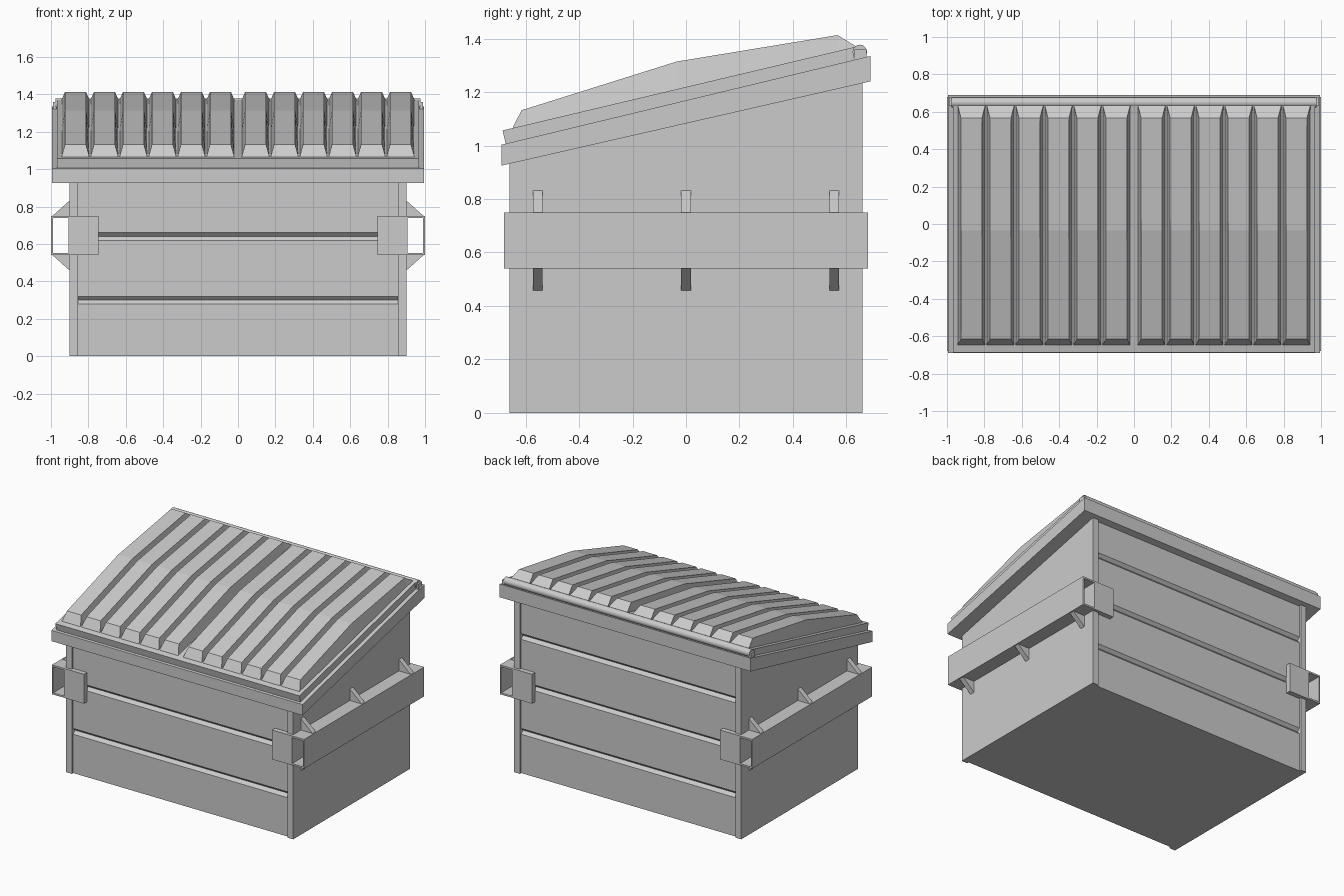
import bpy, bmesh
from mathutils import Matrix

if "Cube" in bpy.data.objects:
    bpy.data.objects.remove(bpy.data.objects["Cube"], do_unlink=True)

grey = bpy.data.materials.new("painted grey steel")
grey.use_nodes = True
COLOUR = (0.6, 0.6, 0.6, 1)
grey.diffuse_color = COLOUR
grey.node_tree.nodes["Principled BSDF"].inputs["Base Color"].default_value = COLOUR


def finish(name, bm):
    bmesh.ops.recalc_face_normals(bm, faces=bm.faces)
    mesh = bpy.data.meshes.new(name)
    bm.to_mesh(mesh)
    bm.free()
    mesh.materials.append(grey)
    obj = bpy.data.objects.new(name, mesh)
    bpy.context.collection.objects.link(obj)
    return obj


def loft(name, rings):
    """Closed solid through equal-sized rings of points."""
    bm = bmesh.new()
    loops = [[bm.verts.new(p) for p in ring] for ring in rings]
    n = len(loops[0])
    for a, b in zip(loops, loops[1:]):
        for i in range(n):
            j = (i + 1) % n
            bm.faces.new((a[i], a[j], b[j], b[i]))
    bm.faces.new(loops[0])
    bm.faces.new(loops[-1])
    return finish(name, bm)


def prism_x(name, profile, x0, x1):
    return loft(name, [[(x, y, z) for y, z in profile] for x in (x0, x1)])


def prism_y(name, profile, y0, y1):
    return loft(name, [[(x, y, z) for x, z in profile] for y in (y0, y1)])


def box(name, x, y, z):
    return prism_x(name, [(y[0], z[0]), (y[1], z[0]), (y[1], z[1]), (y[0], z[1])], *x)


SLOPE = 0.237


def body_top(y):
    return 1.1 + SLOPE * y


def lid_top(y):
    return 1.219 + SLOPE * y


# Main bin with V grooves pressed into the front and back panels
PANEL = 0.645


def grooved(side, heights):
    pts = []
    for h in heights:
        pts += [(side * PANEL, h - 0.022), (side * (PANEL - 0.02), h), (side * PANEL, h + 0.02)]
    return pts


profile = [(-PANEL, 0), (PANEL, 0)] + grooved(1, (0.3, 0.64, 0.98))
profile += [(PANEL, body_top(PANEL)), (-PANEL, body_top(-PANEL))]
profile += grooved(-1, (0.3, 0.64))[::-1]
prism_x("bin_body", profile, -0.855, 0.855)

# Sloped rim around the opening
prism_x("rim", [(-0.69, 0.925), (0.69, 1.24), (0.69, 1.335), (-0.69, 1.003)], -0.995, 0.995)

# Lid slab
prism_x("lid", [(-0.674, 1.005), (0.625, 1.318), (0.64, lid_top(0.64)), (-0.686, lid_top(-0.686))],
        -0.968, 0.968)

# Raised ribs on the lid, in two groups of six
CREST = [(-0.615, 1.132), (-0.035, 1.314), (0.567, 1.413)]


def rib(cx):
    base, top = 0.074, 0.056

    def ring(y, z, half):
        low = lid_top(y)
        return [(cx - base, y, low - 0.01), (cx + base, y, low - 0.01),
                (cx + half, y, z), (cx - half, y, z)]

    rings = [ring(-0.648, lid_top(-0.648) + 0.002, base)]
    rings += [ring(y, z, top) for y, z in CREST]
    rings.append(ring(0.635, lid_top(0.635) + 0.002, base))
    loft("lid_rib", rings)


for side in (-1, 1):
    for k in range(6):
        rib(side * (0.094 + 0.155 * k))

# Hinge rod along the back of the lid
bm = bmesh.new()
bmesh.ops.create_cone(bm, cap_ends=True, segments=20, radius1=0.027, radius2=0.027, depth=1.95,
                      matrix=Matrix.Translation((0, 0.65, 1.35)) @ Matrix.Rotation(1.5707963, 4, "Y"))
rod = finish("hinge_rod", bm)
bpy.context.view_layer.objects.active = rod
rod.select_set(True)
bpy.ops.object.shade_smooth_by_angle()
rod.select_set(False)

for s, word in ((-1, "right"), (1, "left")):
    def span(a, b):
        return sorted((s * a, s * b))

    # Flat side wall whose edges form the corner posts
    prism_x(word + "_side_wall", [(-0.66, 0), (0.66, 0), (0.66, body_top(0.66)), (-0.66, body_top(-0.66))],
            *span(0.855, 0.9))

    # Hinge lug
    box(word + "_hinge_lug", span(0.97, 0.988), (0.63, 0.675), (1.3, 1.36))

    # Open fork pocket: top, bottom and outer plates
    length = (-0.68, 0.68)
    box(word + "_pocket_top", span(0.895, 1.0), length, (0.738, 0.75))
    box(word + "_pocket_bottom", span(0.895, 1.0), length, (0.54, 0.552))
    box(word + "_pocket_outer", span(0.99, 1.0), length, (0.54, 0.75))
    box(word + "_pocket_inner", span(0.895, 0.905), length, (0.54, 0.75))

    # Mounting plates wrapping onto the front and back
    for y in ((-0.68, -0.64), (0.64, 0.68)):
        box(word + "_pocket_plate", span(0.745, 0.9), y, (0.54, 0.75))

    # Triangular gussets above and below the pocket
    for y in (-0.555, 0, 0.555):
        for edge, tip in ((0.75, 0.832), (0.54, 0.458)):
            prism_y(word + "_gusset", [(s * 0.9, edge), (s * 0.992, edge), (s * 0.9, tip)],
                    y - 0.018, y + 0.018)
